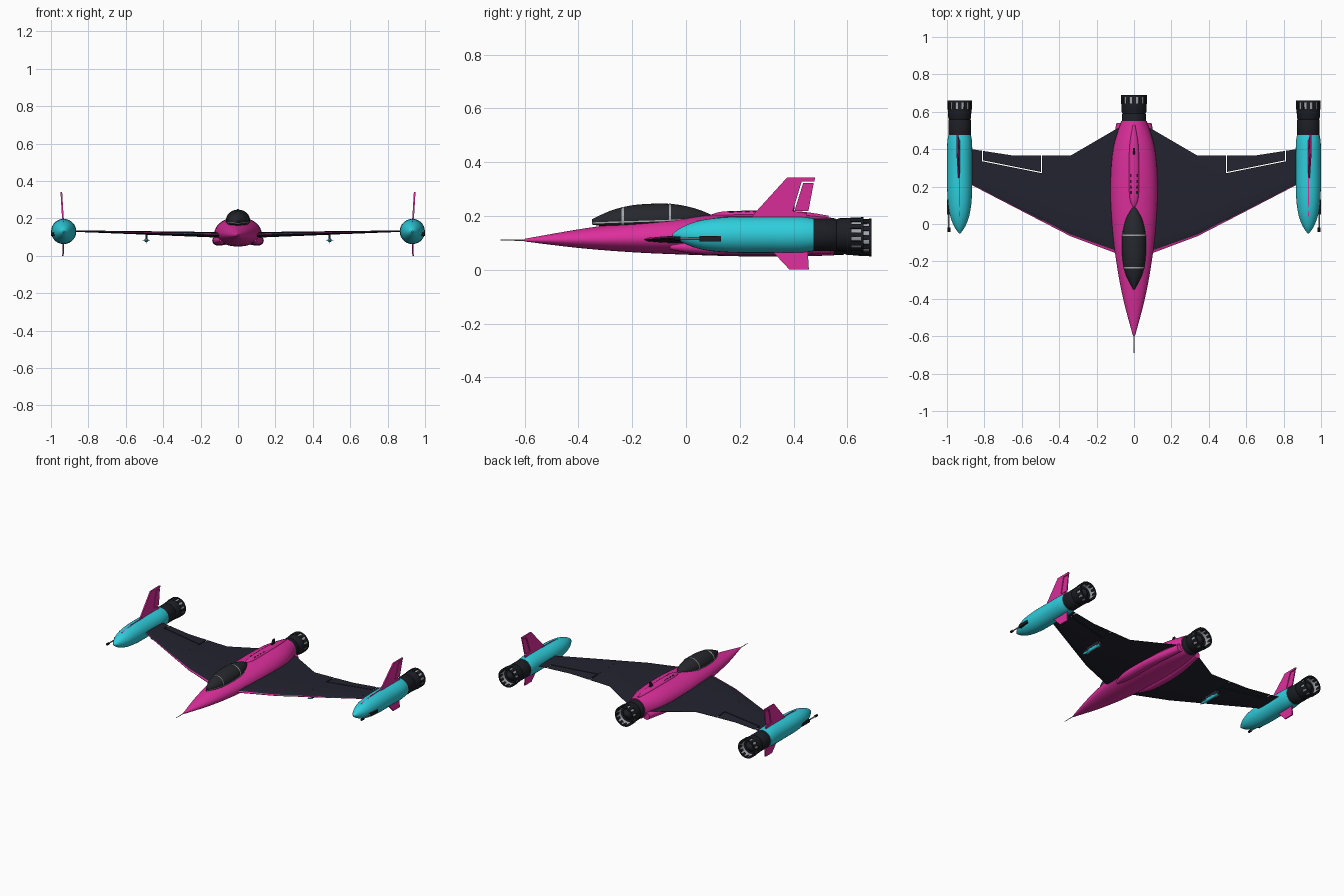
import bpy, bmesh, math
from mathutils import Vector

if "Cube" in bpy.data.objects:
    bpy.data.objects.remove(bpy.data.objects["Cube"])


def material(name, rgb):
    m = bpy.data.materials.new(name)
    m.use_nodes = True
    m.diffuse_color = (*rgb, 1)
    bsdf = m.node_tree.nodes["Principled BSDF"]
    bsdf.inputs["Base Color"].default_value = (*rgb, 1)
    bsdf.inputs["Roughness"].default_value = 0.6
    return m


PINK = material("magenta paint", (0.72, 0.028, 0.33))
CYAN = material("cyan paint", (0.028, 0.62, 0.72))
NAVY = material("dark wing", (0.016, 0.017, 0.028))
BLACK = material("engine black", (0.012, 0.013, 0.018))
GLASS = material("canopy glass", (0.02, 0.021, 0.026))
GREY = material("light grey metal", (0.36, 0.38, 0.4))


def finish(name, bm, mats, mirror=False, angle=35):
    bmesh.ops.recalc_face_normals(bm, faces=bm.faces)
    me = bpy.data.meshes.new(name)
    bm.to_mesh(me)
    bm.free()
    ob = bpy.data.objects.new(name, me)
    bpy.context.collection.objects.link(ob)
    for m in mats:
        me.materials.append(m)
    bpy.ops.object.select_all(action="DESELECT")
    ob.select_set(True)
    bpy.context.view_layer.objects.active = ob
    bpy.ops.object.shade_smooth_by_angle(angle=math.radians(angle))
    if mirror:
        mod = ob.modifiers.new("Mirror", "MIRROR")
        mod.use_mirror_merge = False
    return ob


def refine(secs, k=5):
    """Catmull-Rom resampling of section rows."""
    out = []
    for i in range(len(secs) - 1):
        a, b, c, d = (secs[max(0, min(len(secs) - 1, i + j))] for j in (-1, 0, 1, 2))
        for s in range(k):
            t = s / k
            out.append([0.5 * (2 * q + (r - p) * t + (2 * p - 5 * q + 4 * r - w) * t * t
                        + (3 * q - p - 3 * r + w) * t ** 3) for p, q, r, w in zip(a, b, c, d)])
    return out + [list(secs[-1])]


def bridge(bm, loops, cap=True):
    rows = [[bm.verts.new(p) for p in loop] for loop in loops]
    n = len(rows[0])
    for a, b in zip(rows, rows[1:]):
        for i in range(n):
            bm.faces.new((a[i], a[(i + 1) % n], b[(i + 1) % n], b[i]))
    if cap:
        bm.faces.new(rows[0])
        bm.faces.new(rows[-1])


def loft(name, secs, mat, n=28, cap=True, mirror=False):
    """Sections are (y, centre x, centre z, half width, height up, height down)."""
    bm = bmesh.new()
    loops = []
    for y, cx, cz, rx, up, dn in secs:
        ring = [i * math.tau / n for i in range(n)]
        loops.append([(cx + rx * math.cos(a), y,
                       cz + (up if math.sin(a) > 0 else dn) * math.sin(a)) for a in ring])
    bridge(bm, loops, cap)
    return finish(name, bm, [mat], mirror)


def lathe(name, x, z, profile, mat, n=28, cap=True, mirror=False):
    return loft(name, [(y, x, z, r, r, r) for y, r in profile], mat, n, cap, mirror)


def box(name, lo, hi, mat, mirror=False):
    bm = bmesh.new()
    bridge(bm, [[(lo[0], lo[1], z), (hi[0], lo[1], z), (hi[0], hi[1], z), (lo[0], hi[1], z)]
                for z in (lo[2], hi[2])])
    return finish(name, bm, [mat], mirror)


def plate(name, pts, x, thick, tilt, mat):
    """Mirrored upright plate from a y-z outline, leaning outward by tilt."""
    bm = bmesh.new()
    bridge(bm, [[(x + s * thick / 2 + tilt * (z - 0.13), y, z) for y, z in pts] for s in (-1, 1)])
    return finish(name, bm, [mat], True)


# Fuselage
body = [(-0.6, 0.005, 0.115, 0.105), (-0.4, 0.058, 0.15, 0.081), (-0.2, 0.095, 0.178, 0.065),
        (0, 0.118, 0.198, 0.056), (0.2, 0.126, 0.207, 0.05), (0.4, 0.112, 0.207, 0.05),
        (0.55, 0.068, 0.192, 0.053)]
secs = [(y, 0, b + 0.45 * (t - b), w, 0.55 * (t - b), 0.45 * (t - b)) for y, w, t, b in body]
loft("fuselage", refine(secs), PINK, 36)
lathe("nose_probe", 0, 0.11, [(-0.69, 0.0015), (-0.59, 0.003)], GREY, 8)
loft("lower_side_fairing", refine([
    (-0.06, 0.09, 0.085, 0.01, 0.01, 0.01), (0.06, 0.1, 0.083, 0.033, 0.026, 0.026),
    (0.3, 0.1, 0.08, 0.034, 0.026, 0.026), (0.54, 0.068, 0.085, 0.026, 0.026, 0.026)]),
    PINK, 16, mirror=True)

# Dorsal spine and its small fittings
loft("dorsal_spine", refine([
    (0.09, 0, 0.2, 0.006, 0.004, 0.01), (0.16, 0, 0.2, 0.026, 0.018, 0.01),
    (0.4, 0, 0.2, 0.026, 0.018, 0.01), (0.53, 0, 0.193, 0.006, 0.008, 0.01)]), PINK, 20)
bm = bmesh.new()
bridge(bm, [[(s * 0.005, y, z) for y, z in ((0.36, 0.2), (0.4, 0.2), (0.405, 0.25), (0.39, 0.25))]
            for s in (-1, 1)])
finish("dorsal_antenna", bm, [BLACK])
for i in range(4):
    y = 0.16 + 0.03 * i
    box(f"spine_vent_{i + 1}", (0.012, y, 0.2), (0.018, y + 0.016, 0.217), BLACK, True)

# Canopy with frames and sill
canopy = refine([
    (-0.35, 0, 0.178, 0.004, 0.01, 0.01), (-0.27, 0, 0.181, 0.044, 0.042, 0.025),
    (-0.18, 0, 0.184, 0.062, 0.058, 0.03), (-0.06, 0, 0.188, 0.063, 0.057, 0.03),
    (0.03, 0, 0.194, 0.042, 0.035, 0.03), (0.095, 0, 0.2, 0.004, 0.004, 0.02)], 8)
loft("canopy", canopy, GLASS, 32)
for label, yf in (("front", -0.235), ("rear", -0.06)):
    _, _, cz, w, up, dn = min(canopy, key=lambda s: abs(s[0] - yf))
    loft(f"canopy_frame_{label}", [(yf + d, 0, cz, w + 0.002, up + 0.002, dn)
                                   for d in (-0.004, 0.004)], GREY, 32)
bm = bmesh.new()
bridge(bm, [[(w + dx, y, cz - 0.004 + dz) for dx, dz in
             ((-0.003, -0.003), (0.002, -0.003), (0.002, 0.002), (-0.003, 0.002))]
            for y, _, cz, w, _, _ in canopy])
finish("canopy_sill", bm, [GREY], True)


# Wings: planform stations are (x, leading y, trailing y)
PLAN = [(0.05, -0.17, 0.53), (0.1, -0.155, 0.505), (0.34, -0.065, 0.365),
        (0.64, 0.09, 0.365), (0.9, 0.225, 0.405)]


def planform(x):
    for a, b in zip(PLAN, PLAN[1:]):
        if x <= b[0]:
            t = (x - a[0]) / (b[0] - a[0])
            return a[1] + (b[1] - a[1]) * t, a[2] + (b[2] - a[2]) * t


def wing_piece(name, xs, start, end):
    """start and end give the y limits of the piece, or None for the wing edge."""
    bm = bmesh.new()
    loops = []
    for x in xs:
        lead, trail = planform(x)
        chord = trail - lead
        u0 = (start(x) - lead) / chord if start else 0
        u1 = (end(x) - lead) / chord if end else 1
        mid = 0.112 + 0.02 * (x - 0.1) / 0.77
        half = 0.015 - 0.011 * (x - 0.1) / 0.77
        us = [u0 + (u1 - u0) * f for f in (0, 0.022, 0.1, 0.3, 0.6, 1)]
        thick = [half * (0.08 + 2.4 * math.sqrt(u) * max(0, 1 - u)) for u in us]
        top = [(x, lead + u * chord, mid + h) for u, h in zip(us, thick)]
        low = [(x, lead + u * chord, mid - h) for u, h in zip(us, thick)]
        loops.append(top + low[::-1])
    bridge(bm, loops)
    ob = finish(name, bm, [NAVY, PINK], True)
    # Painted strip along the upper leading edge
    if not start:
        for p in ob.data.polygons:
            lead, trail = planform(p.center.x)
            if p.normal.z > 0 and (p.center.y - lead) / (trail - lead) < 0.02:
                p.material_index = 1


def hinge(x):
    return 0.272 + 0.2 * (x - 0.495)


wing_piece("wing_inner", (0.05, 0.1, 0.34, 0.492), None, None)
wing_piece("wing_middle", (0.492, 0.64, 0.812), None, hinge)
wing_piece("wing_outer", (0.812, 0.89), None, None)
wing_piece("wing_flap", (0.498, 0.64, 0.806), lambda x: hinge(x) + 0.006, None)


# Engines: barrel, grey sleeve, vanes and rims
def engine(label, x, z, front, back, s, mirror):
    nz = back - 0.045
    lathe(f"{label}_barrel", x, z, [
        (front, 0.058 * s), (front + 0.02, 0.061 * s), (nz - 0.06, 0.061 * s),
        (nz - 0.055, 0.058 * s), (nz - 0.045, 0.062 * s), (nz, 0.063 * s)], BLACK, mirror=mirror)
    lathe(f"{label}_sleeve", x, z, [
        (nz, 0.06 * s), (back - 0.004, 0.062 * s), (back - 0.004, 0.056 * s), (nz, 0.05 * s)],
        GREY, cap=False, mirror=mirror)
    lathe(f"{label}_rim", x, z, [
        (back - 0.01, 0.057 * s), (back - 0.01, 0.066 * s), (back, 0.066 * s),
        (back, 0.057 * s), (back - 0.01, 0.057 * s)], BLACK, cap=False, mirror=mirror)
    lathe(f"{label}_exhaust_cone", x, z, [(nz, 0.035 * s), (back - 0.012, 0.008 * s)],
          BLACK, 16, mirror=mirror)
    bm = bmesh.new()
    for i in range(12):
        a = i * math.tau / 12
        out = Vector((math.cos(a), 0, math.sin(a)))
        side = Vector((-math.sin(a), 0, math.cos(a))) * 0.009 * s
        c = Vector((x, 0, z))
        loops = []
        for y in (nz - 0.004, back - 0.002):
            p = c + Vector((0, y, 0))
            lo, hi = out * 0.052 * s, out * 0.0655 * s
            loops.append([p + lo - side, p + hi - side, p + hi + side, p + lo + side])
        bridge(bm, loops)
    finish(f"{label}_vanes", bm, [BLACK], mirror)


engine("main_engine", 0, 0.12, 0.5, 0.69, 1.06, False)
engine("tip_engine", 0.932, 0.13, 0.46, 0.66, 0.99, True)

# Wing tip pods with fins
lathe("tip_pod", 0.932, 0.13, [(s[0], s[1]) for s in refine([
    (-0.05, 0.004), (-0.01, 0.031), (0.06, 0.055), (0.16, 0.066), (0.3, 0.067),
    (0.42, 0.067), (0.475, 0.061)])], CYAN, mirror=True)
plate("upper_fin", [(0.24, 0.19), (0.255, 0.21), (0.375, 0.342), (0.48, 0.342), (0.477, 0.328),
                    (0.43, 0.328), (0.397, 0.218), (0.45, 0.21), (0.45, 0.185)],
      0.932, 0.009, 0.06, PINK)
plate("rudder", [(0.403, 0.218), (0.436, 0.323), (0.475, 0.323), (0.455, 0.218)],
      0.932, 0.007, 0.06, PINK)
plate("lower_fin", [(0.31, 0.08), (0.385, 0), (0.457, 0), (0.452, 0.08)],
      0.932, 0.008, -0.03, PINK)
plate("pod_ridge", [(0.03, 0.15), (0.04, 0.182), (0.15, 0.199), (0.27, 0.201), (0.27, 0.15)],
      0.932, 0.006, 0, PINK)

# Pod guns
box("gun_receiver", (0.98, 0.05, 0.105), (1, 0.13, 0.125), BLACK, True)
lathe("gun_barrel", 0.99, 0.115, [(-0.03, 0.004), (0.06, 0.005)], GREY, 10, mirror=True)
lathe("gun_muzzle", 0.99, 0.115, [(-0.042, 0.008), (-0.02, 0.008)], BLACK, 10, mirror=True)

# Underwing missiles
lathe("missile_body", 0.49, 0.083, [(0.075, 0.002), (0.095, 0.009), (0.12, 0.011), (0.25, 0.011)],
      CYAN, 12, mirror=True)
lathe("missile_tail", 0.49, 0.083, [(0.25, 0.009), (0.268, 0.007)], BLACK, 12, mirror=True)
box("missile_pylon", (0.485, 0.12, 0.088), (0.495, 0.24, 0.118), NAVY, True)
for y in (0.12, 0.225):
    box("missile_fin_flat", (0.47, y, 0.0815), (0.51, y + 0.025, 0.0845), GREY, True)
    box("missile_fin_upright", (0.4885, y, 0.066), (0.4915, y + 0.025, 0.1), GREY, True)
